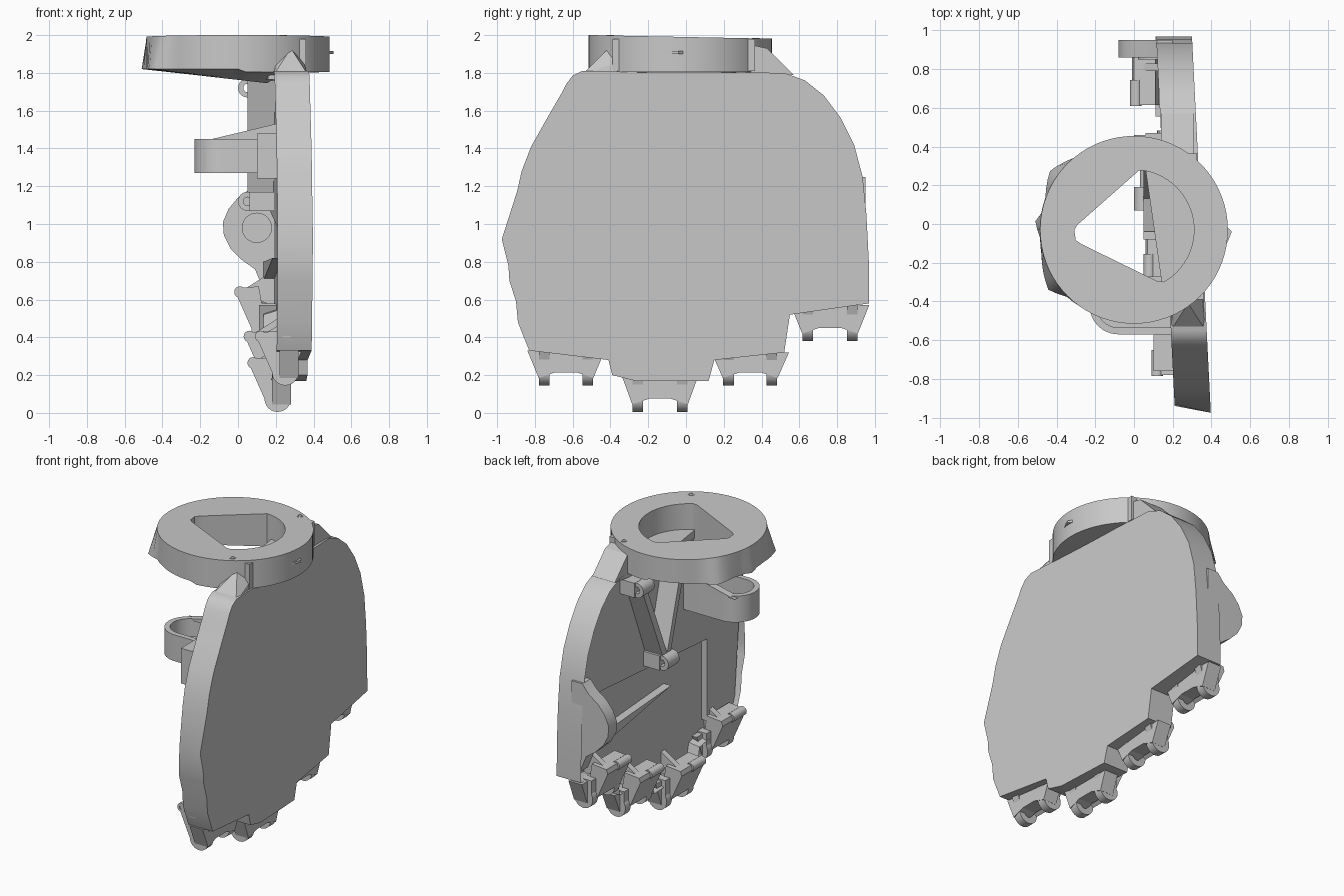
import bpy, bmesh
from math import sin, cos, pi, radians
from mathutils import Vector

cube = bpy.data.objects.get("Cube")
if cube:
    bpy.data.objects.remove(cube, do_unlink=True)

GREY = (0.58, 0.58, 0.58, 1)
mat = bpy.data.materials.new("plain grey")
mat.use_nodes = True
mat.diffuse_color = GREY
mat.node_tree.nodes["Principled BSDF"].inputs["Base Color"].default_value = GREY


def finish(name, bm, smooth=False):
    bmesh.ops.recalc_face_normals(bm, faces=bm.faces)
    mesh = bpy.data.meshes.new(name)
    bm.to_mesh(mesh)
    bm.free()
    mesh.materials.append(mat)
    obj = bpy.data.objects.new(name, mesh)
    bpy.context.collection.objects.link(obj)
    if smooth:
        bpy.ops.object.select_all(action='DESELECT')
        obj.select_set(True)
        bpy.context.view_layer.objects.active = obj
        bpy.ops.object.shade_smooth_by_angle(angle=radians(30))


def skin(y):
    """Outer face of the leaning back plate."""
    return 0.348 - 0.05 * y


def place(p, axis, d):
    """Put a 2D point across an axis at depth d; 'skin' measures from the leaning plate."""
    return {'x': (d, *p), 'y': (p[0], d, p[1]), 'z': (*p, d),
            'skin': (skin(p[0]) - d, *p)}[axis]


def bridge(bm, r, s):
    n = len(r)
    for i in range(n):
        j = (i + 1) % n
        bm.faces.new((r[i], r[j], s[j], s[i]))


def prism(name, pts, axis, a, b, smooth=False):
    bm = bmesh.new()
    ends = [[bm.verts.new(place(p, axis, d)) for p in pts] for d in (a, b)]
    for ring in ends:
        bm.faces.new(ring)
    bridge(bm, *ends)
    finish(name, bm, smooth)


def tube(name, loops):
    """Closed surface through outer-top, outer-bottom, inner-bottom, inner-top loops."""
    bm = bmesh.new()
    rings = [[bm.verts.new(p) for p in loop] for loop in loops]
    for i, r in enumerate(rings):
        bridge(bm, r, rings[(i + 1) % len(rings)])
    finish(name, bm, True)


def hull(name, pts):
    bm = bmesh.new()
    bmesh.ops.convex_hull(bm, input=[bm.verts.new(p) for p in pts])
    finish(name, bm)


def arc(cx, cy, r, a0=0, a1=360, n=24):
    steps = n if abs(a1 - a0) == 360 else n - 1
    return [(cx + r * cos(radians(a0 + (a1 - a0) * i / steps)),
             cy + r * sin(radians(a0 + (a1 - a0) * i / steps))) for i in range(n)]


def washer(name, outer, inner, axis, a, b):
    tube(name, [[place(p, axis, d) for p in pts]
                for pts, d in ((outer, a), (outer, b), (inner, b), (inner, a))])


def box(name, x0, x1, y0, y1, z0, z1):
    prism(name, [(x0, y0), (x1, y0), (x1, y1), (x0, y1)], 'z', z0, z1)


# Shell: thick leaning slab with a low lip on its inner side and a pointed bump in front
bump = (-0.975, 0.92)
outline = [(-0.55, 1.81), (-0.60, 1.785), (-0.635, 1.74), (-0.66, 1.69), (-0.73, 1.57),
           (-0.82, 1.41), (-0.87, 1.28), (-0.895, 1.17), bump, (-0.94, 0.78), (-0.935, 0.70),
           (-0.90, 0.59), (-0.89, 0.48), (-0.83, 0.33), (-0.41, 0.28), (-0.39, 0.20),
           (-0.27, 0.17), (0.12, 0.17), (0.15, 0.28), (0.52, 0.32), (0.55, 0.52),
           (0.97, 0.58), (0.968, 0.80), (0.955, 1.05), (0.935, 1.25), (0.89, 1.42),
           (0.82, 1.56), (0.73, 1.68), (0.63, 1.76), (0.52, 1.80)]
lip_outline = [(-0.93, 0.92) if p == bump else p for p in outline]
bm = bmesh.new()
outer = [bm.verts.new(place(p, 'skin', 0)) for p in outline]
lip = [bm.verts.new(place(p, 'skin', 0.185)) for p in lip_outline]
bm.faces.new(outer)
bridge(bm, outer, lip)
floor = bm.faces.new(lip)
bmesh.ops.recalc_face_normals(bm, faces=bm.faces)
bmesh.ops.inset_region(bm, faces=[floor], thickness=0.025, use_even_offset=True)
bmesh.ops.translate(bm, verts=floor.verts, vec=(0.07, 0, 0))
finish("shell", bm, True)

# Raised inner plateau around a lower recess
prism("inner_plateau", [(-0.55, 1.78), (0.52, 1.77), (0.71, 1.66), (0.87, 1.41), (0.92, 1.10),
                        (0.67, 1.09), (-0.54, 0.96), (-0.54, 0.40), (-0.86, 0.40), (-0.91, 0.92),
                        (-0.85, 1.26), (-0.69, 1.59)], 'skin', 0.11, 0.155)
prism("inner_ridge", [(0.88, 0.70), (0.88, 0.80), (-0.10, 0.82)], 'skin', 0.11, 0.17)

# Wrist ring: round outside, hole round on +x and pointed on -x
corners = [Vector(p) for p in ((0.03, 0.28), (-0.31, -0.02), (-0.30, -0.09), (0.15, -0.31))]
flare_stops = ((0, 0.485), (130, 0.485), (145, 0.53), (160, 0.487), (170, 0.487), (175, 0.512),
               (185, 0.487), (195, 0.495), (215, 0.54), (225, 0.49), (235, 0.485), (360, 0.485))


def hole_point(a):
    """Where a ray from the ring centre meets the hole edge."""
    c, d = Vector((0, -0.03)), Vector((cos(a), sin(a)))
    best = 0.31
    for p, q in zip(corners, corners[1:]):
        e, w = q - p, p - c
        den = d.x * e.y - d.y * e.x
        if abs(den) > 1e-6:
            t = (w.x * e.y - w.y * e.x) / den
            s = (w.x * d.y - w.y * d.x) / den
            if t > 0 and -0.001 <= s <= 1.001:
                best = min(best, t)
    return c + d * best


def flare_radius(deg):
    """Lower edge swells into blunt corners on the -x side."""
    for (a, r), (b, s) in zip(flare_stops, flare_stops[1:]):
        if a <= deg <= b:
            return r + (s - r) * (deg - a) / (b - a)


def top(y):
    return 1.99 - 0.02 * y


def collar(x):
    """Height of the hole's lower edge, lowest just beside the shell."""
    return 1.763 - 0.114 * x if x < 0.17 else 1.80


angles = [2 * pi * i / 72 for i in range(72)]
hole = [hole_point(a) for a in angles]
rim = [(0.485 * cos(a), -0.03 + 0.485 * sin(a)) for a in angles]
flare = [(flare_radius(5 * i) * cos(a), -0.03 + flare_radius(5 * i) * sin(a))
         for i, a in enumerate(angles)]
tube("wrist_ring", [[(x, y, top(y)) for x, y in rim],
                    [(x, y, 1.82 if x < 0 else 1.805) for x, y in flare],
                    [(p.x, p.y, collar(p.x)) for p in hole],
                    [(p.x, p.y, top(p.y)) for p in hole]])
for i, (x, y) in enumerate(((0.21, 0.37), (0.24, -0.40))):
    washer(f"ring_screw_hole_{i}", arc(x, y, 0.02, n=12), arc(x, y, 0.012, n=12),
           'z', 1.9, top(y) + 0.003)
box("ring_tab_front", 0.31, 0.36, -0.39, -0.35, 1.81, 1.98)
box("ring_tab_back", 0.27, 0.325, 0.325, 0.365, 1.81, 1.98)
prism("ring_sliver", [(0.46, -0.15), (0.505, -0.04), (0.47, 0.0)], 'z', 1.90, 1.915)

# Gussets tying the ring to the shell
prism("back_gusset", [(0.34, 1.95), (0.43, 1.93), (0.57, 1.79), (0.34, 1.76)], 'x', 0.14, 0.31)
hull("front_gusset", [(0.19, -0.55, 1.79), (0.37, -0.55, 1.79), (0.36, -0.36, 1.79),
                      (0.19, -0.40, 1.79), (0.28, -0.41, 1.93), (0.20, -0.45, 1.85),
                      (0.35, -0.38, 1.85)])
prism("ring_base", [(0.06, 0.28), (0.16, -0.42), (0.31, -0.42), (0.31, 0.38), (0.12, 0.38)],
      'z', 1.765, 1.82)


# Thumb loop: U-shaped band reaching out from the shell
def u_band(r):
    return [(0.24, -0.42 + r)] + arc(-0.08, -0.42, r, 90, 270, 24) + [(0.24, -0.42 - r)]


washer("thumb_loop", u_band(0.15), u_band(0.115), 'z', 1.27, 1.45)
prism("thumb_loop_floor", u_band(0.13), 'z', 1.28, 1.33)
prism("thumb_loop_brace", [(-0.18, 1.44), (0.2, 1.53), (0.24, 1.53), (0.24, 1.44)], 'y', -0.32, -0.27)
box("thumb_block", 0.10, 0.22, -0.76, -0.57, 1.24, 1.48)

# Rounded boss growing from the back rim
boss = [(0.2, 0.62), (0.14, 0.64), (0.09, 0.76), (0.02, 0.81), (-0.04, 0.87), (-0.075, 0.94),
        (-0.08, 1.01), (-0.05, 1.08), (0.0, 1.14), (0.07, 1.19), (0.12, 1.25), (0.2, 1.25)]
prism("side_boss", boss, 'y', 0.86, 0.95, True)
prism("boss_plug", arc(0.10, 0.98, 0.08), 'y', 0.85, 0.90, True)


# Inner V-shaped ribs and their screw lugs
def rib(name, p, q, w):
    prism(name, [p, (p[0] + w, p[1]), (q[0] + w, q[1]), q], 'x', 0.05, 0.21)


rib("inner_rib_back", (0.38, 1.76), (0.12, 1.14), 0.05)
rib("inner_rib_front", (-0.08, 1.76), (0.10, 1.14), 0.04)
for name, y, z in (("upper_lug", 0.40, 1.72), ("lower_lug", 0.13, 1.12)):
    box(name + "_base", 0.06, 0.21, y - 0.07, y + 0.07, z - 0.05, z + 0.05)
    washer(name, arc(0.05, z, 0.05), arc(0.05, z, 0.022), 'y', y - 0.06, y + 0.06)

# Finger knuckles: span, hinge centre and underside of the shell
fingers = ((-0.75, -0.52, 0.25, 0.215, 0.32), (-0.255, -0.02, 0.21, 0.075, 0.20),
           (0.225, 0.455, 0.19, 0.215, 0.31), (0.645, 0.88, 0.14, 0.45, 0.56))
for k, (y0, y1, x, z, base) in enumerate(fingers, 1):
    for side, y in (("front", y0), ("back", y1)):
        washer(f"hinge_{k}_{side}", arc(x, z, 0.07), arc(x, z, 0.028), 'y', y - 0.028, y + 0.028)
        prism(f"hinge_neck_{k}_{side}", [(x - 0.06, z + 0.04), (x + 0.06, z + 0.04),
              (x + 0.09, base + 0.02), (x - 0.06, base + 0.02)], 'y', y - 0.028, y + 0.028)
    # web between the hinges, flaring out to fins where it meets the shell
    prism(f"knuckle_web_{k}", [(y0 - 0.09, base + 0.01), (y0 - 0.03, z - 0.03), (y0 + 0.06, z),
          (y1 - 0.06, z), (y1 + 0.03, z - 0.03), (y1 + 0.09, base + 0.01)],
          'x', x - 0.03, x + 0.07)
    # tilted inner flap with a barrel along its upper edge
    tx, tz = x - 0.13, z + 0.19
    prism(f"knuckle_flap_{k}", [(x - 0.07, z), (x, z + 0.05), (tx + 0.10, tz + 0.03),
          (tx - 0.01, tz + 0.02), (tx - 0.02, tz - 0.01)], 'y', y0 - 0.03, y1 - 0.02)
    washer(f"knuckle_barrel_{k}", arc(tx, tz, 0.03, n=16), arc(tx, tz, 0.014, n=16),
           'y', y0 - 0.035, y0 + 0.10)
    prism(f"knuckle_brace_{k}", [(tx, tz), (x + 0.06, tz + 0.12), (x + 0.06, base)],
          'y', y1 - 0.09, y1 - 0.05)
